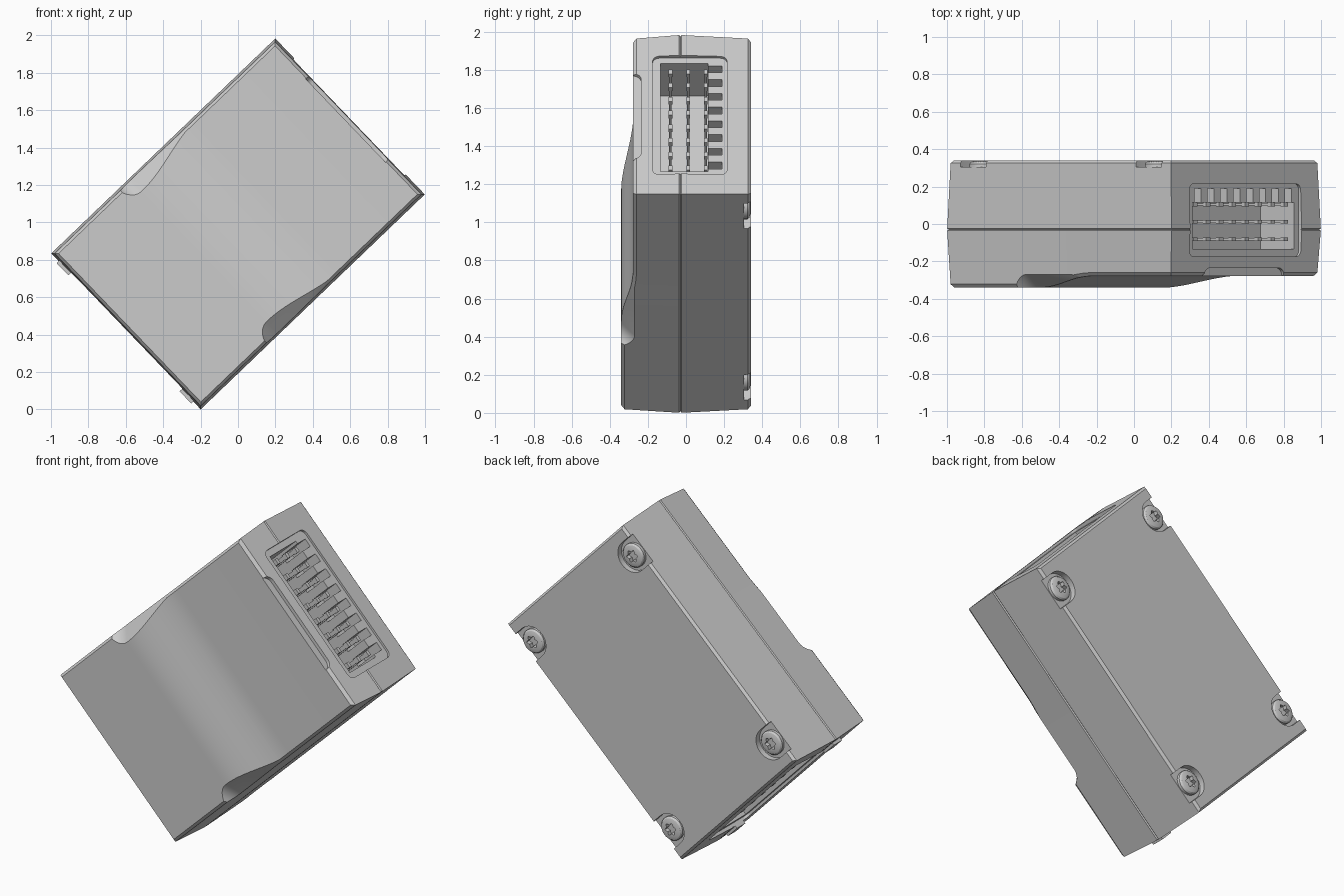
import bpy, bmesh
from math import sin, cos, pi, radians
from mathutils import Vector

if "Cube" in bpy.data.objects:
    bpy.data.objects.remove(bpy.data.objects["Cube"])

# Local frame: x = long side, z = short side, y = thickness; tilted at the end
HL, HW, TILT = 0.83, 0.5775, radians(43.8)
parts = []


def finish(name, bm):
    bmesh.ops.recalc_face_normals(bm, faces=bm.faces)
    me = bpy.data.meshes.new(name)
    bm.to_mesh(me)
    bm.free()
    ob = bpy.data.objects.new(name, me)
    bpy.context.collection.objects.link(ob)
    return ob


def add_prism(bm, outline, place, h0, h1):
    lo = [bm.verts.new(place(a, b, h0)) for a, b in outline]
    hi = [bm.verts.new(place(a, b, h1)) for a, b in outline]
    n = len(lo)
    bm.faces.new(lo)
    bm.faces.new(hi[::-1])
    for i in range(n):
        bm.faces.new((lo[i], hi[i], hi[(i + 1) % n], lo[(i + 1) % n]))


def prism(name, outline, place, h0, h1):
    bm = bmesh.new()
    add_prism(bm, outline, place, h0, h1)
    return finish(name, bm)


def boxes(name, items):
    """items: (x0, x1, y0, y1, z0, z1)"""
    bm = bmesh.new()
    for x0, x1, y0, y1, z0, z1 in items:
        add_prism(bm, [(x0, y0), (x1, y0), (x1, y1), (x0, y1)],
                  lambda a, b, h: (a, b, h), z0, z1)
    return finish(name, bm)


def rrect(a0, a1, b0, b1, r, n=6):
    pts = []
    for k, (a, b) in enumerate([(a1 - r, b1 - r), (a0 + r, b1 - r),
                                (a0 + r, b0 + r), (a1 - r, b0 + r)]):
        for i in range(n + 1):
            t = pi / 2 * (k + i / n)
            pts.append((a + r * cos(t), b + r * sin(t)))
    return pts


def cut(target, cutter):
    cutter.hide_render = True
    m = target.modifiers.new("cut", 'BOOLEAN')
    m.operation, m.solver, m.object = 'DIFFERENCE', 'EXACT', cutter
    bpy.context.view_layer.objects.active = target
    bpy.ops.object.modifier_apply(modifier=m.name)
    bpy.data.objects.remove(cutter)


def along_x(a, b, h):      # outline in (z, y)
    return (h, b, a)


def along_y(a, b, h):      # outline in (x, z)
    return (a, h, b)


# Housing: stacked rings with draft, parting groove and a stepped front
def front(u):
    t = min(max((u + 0.25) / 0.48, 0), 1)
    return -0.34 + 0.062 * t * t * (3 - 2 * t)


us = [-1] + [(-0.25 + 0.48 * i / 16) / HL for i in range(17)] + [1]
rings = [(lambda u: 0.34, 0.026), (lambda u: 0.325, 0.013),
         (lambda u: -0.024, 0), (lambda u: -0.03, 0.006), (lambda u: -0.036, 0),
         (lambda u: front(u) + 0.018, 0.013), (front, 0.028)]
bm = bmesh.new()
loops = []
for f, inset in rings:
    pts = [(u, -1) for u in us] + [(u, 1) for u in us[::-1]]
    loops.append([bm.verts.new((u * (HL - inset), f(u * HL), s * (HW - inset)))
                  for u, s in pts])
n = len(loops[0])
for A, B in zip(loops, loops[1:]):
    for i in range(n):
        bm.faces.new((A[i], A[(i + 1) % n], B[(i + 1) % n], B[i]))
bm.faces.new(loops[0])
F = loops[-1]
for i in range(len(us) - 1):
    bm.faces.new((F[i], F[i + 1], F[n - 2 - i], F[n - 1 - i]))
housing = finish("housing", bm)
parts.append(housing)

# Finger grips on both long sides: sloped cuts with a rounded end
arc = [(-0.255 - 0.09 * sin(i * pi / 16), 0.09 - 0.09 * cos(i * pi / 16)) for i in range(9)]
profile = [(0.36, 0.3), (0.36, 0)] + arc + [(-0.345, 0.3)]
for s in (1, -1):
    def slanted(a, b, h, s=s):
        return (a, -0.338 - 0.769 * b + 0.644 * h, s * (0.485 + 0.644 * b + 0.769 * h))
    cut(housing, prism("grip_cutter", profile, slanted, -0.35, 0.35))

# Label slot on the front edge of the upper end
cut(housing, prism("slot_cutter", rrect(-0.31, 0.31, -0.325, -0.235, 0.0449),
                   along_x, 0.798, 0.9))

# Connector sockets on both ends: recess, cavity, keyed slots, contact blades
rows = [-0.35 + 0.1 * i for i in range(8)]


def span(s, a, b):
    return (a, b) if s > 0 else (-b, -a)


for s, end in ((1, "upper"), (-1, "lower")):
    cut(housing, prism("recess_cutter", rrect(-0.43, 0.43, -0.175, 0.215, 0.035),
                       along_x, s * 0.808, s * 0.9))
    cut(housing, boxes("cavity_cutter", [(*span(s, 0.56, 0.9), -0.135, 0.115, -0.392, 0.392)]))
    cut(housing, boxes("key_cutter", [(*span(s, 0.66, 0.9), 0.08, 0.19, z - 0.025, z + 0.025)
                                      for z in rows]))
    blades = []
    for y in (-0.082, 0.012, 0.104):
        for z in rows:
            blades.append((*span(s, 0.55, 0.785), y - 0.006, y + 0.006, z - 0.012, z + 0.012))
            blades.append((*span(s, 0.765, 0.79), y - 0.01, y + 0.01, z - 0.016, z + 0.016))
    parts.append(boxes(end + "_contacts", blades))

# Small feet on the lower end
parts.append(boxes("end_feet", [(-0.845, -0.80, -0.13, -0.05, z - 0.045, z + 0.045)
                                for z in (-0.475, 0.475)]))

# Corner screws in pockets open to the long sides
for i in (-1, 1):
    for s in (-1, 1):
        cx, cz, R = i * 0.65, s * 0.49, 0.095
        half = [(cx + R * cos(k * pi / 16), cz - s * R * sin(k * pi / 16)) for k in range(17)]
        pocket = half + [(cx - R, s * 0.7), (cx + R, s * 0.7)]
        cut(housing, prism("pocket_cutter", pocket, along_y, 0.305, 0.4))
        # domed head lathed from a short profile
        bm = bmesh.new()
        prof = [(0.072, 0.29), (0.072, 0.322), (0.064, 0.332), (0.045, 0.338)]
        rs = [[bm.verts.new((cx + r * cos(k * pi / 16), y, cz + r * sin(k * pi / 16)))
               for k in range(32)] for r, y in prof]
        for A, B in zip(rs, rs[1:]):
            for k in range(32):
                bm.faces.new((A[k], A[(k + 1) % 32], B[(k + 1) % 32], B[k]))
        bm.faces.new(rs[0])
        bm.faces.new(rs[-1])
        screw = finish("screw", bm)
        star = []
        for k in range(24):
            r = 0.032 + 0.007 * cos(6 * k * pi / 12)
            star.append((cx + r * cos(k * pi / 12), cz + r * sin(k * pi / 12)))
        cut(screw, prism("star_cutter", star, along_y, 0.312, 0.4))
        parts.append(screw)

# Shade and tilt everything into place
for ob in parts:
    bpy.ops.object.select_all(action='DESELECT')
    ob.select_set(True)
    bpy.context.view_layer.objects.active = ob
    bpy.ops.object.shade_smooth_by_angle(angle=radians(25))
    ob.rotation_euler = (0, -TILT, 0)
    ob.location = (0, 0, 0.992)
